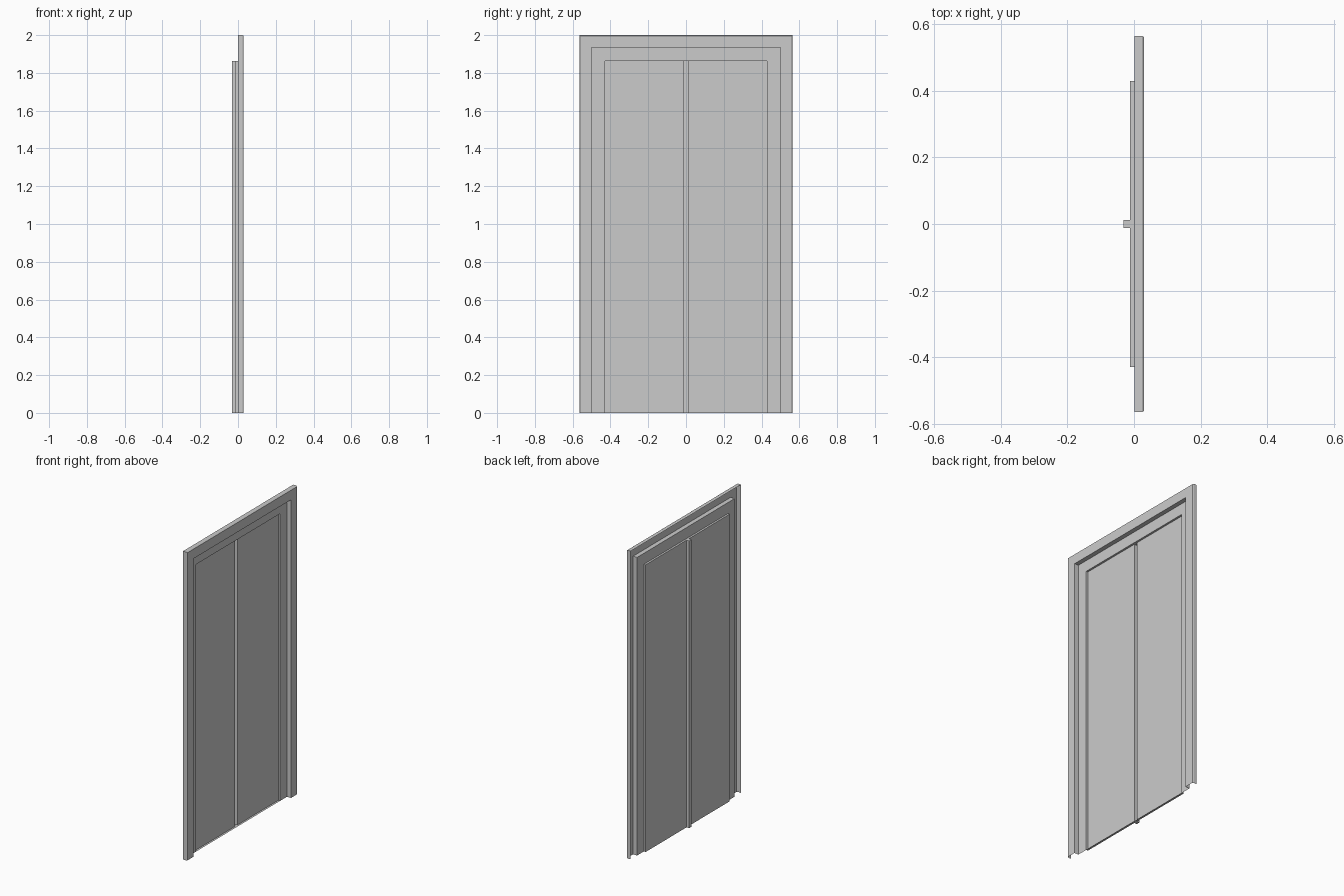
import bpy

if "Cube" in bpy.data.objects:
    bpy.data.objects.remove(bpy.data.objects["Cube"])

HALF_W, TOP = 0.565, 2.0        # outer frame
OPEN_W, OPEN_TOP = 0.43, 1.863  # door opening
X_STEP, X_PANEL, X_BACK, X_FRONT = 0.001, -0.012, -0.031, 0.03


def make_object(name, verts, faces):
    mesh = bpy.data.meshes.new(name)
    mesh.from_pydata(verts, [], faces)
    mesh.update()
    obj = bpy.data.objects.new(name, mesh)
    bpy.context.collection.objects.link(obj)
    return obj


def arch_sheet(name, rings):
    """Thin stepped sheet: each ring (x, half width, top) is an open-bottomed arch."""
    verts, faces = [], []
    for x, h, t in rings:
        verts += [(x, -h, 0), (x, -h, t), (x, h, t), (x, h, 0)]
    for r in range(len(rings) - 1):
        a, b = r * 4, r * 4 + 4
        faces += [(b + i, b + i + 1, a + i + 1, a + i) for i in range(3)]
    return make_object(name, verts, faces)


def tray_sheet(name, profile, height):
    """Recess: plan profile (x, y) raised to height, with end caps, open at +x."""
    n = len(profile)
    verts = [(x, y, z) for z in (0, height) for x, y in profile]
    faces = [(i, i + 1, n + i + 1, n + i) for i in range(n - 1)]
    faces += [tuple(reversed(range(n))), tuple(range(n, 2 * n))]
    return make_object(name, verts, faces)


# Stepped door frame with a small chamfer on its outer front edge
arch_sheet("door_frame", [
    (X_STEP, HALF_W, TOP),
    (X_FRONT - 0.006, HALF_W, TOP),
    (X_FRONT, HALF_W - 0.004, TOP - 0.004),
    (X_FRONT, 0.5, 1.934),
    (X_STEP, 0.5, 1.934),
    (X_STEP, OPEN_W, OPEN_TOP),
])

# Two recessed door leaves with the deeper centre groove between them
half = [(X_STEP, -OPEN_W), (X_PANEL, -OPEN_W), (X_PANEL, -0.012), (X_BACK, -0.012)]
tray_sheet("door_leaves", half + [(x, -y) for x, y in reversed(half)], OPEN_TOP)
